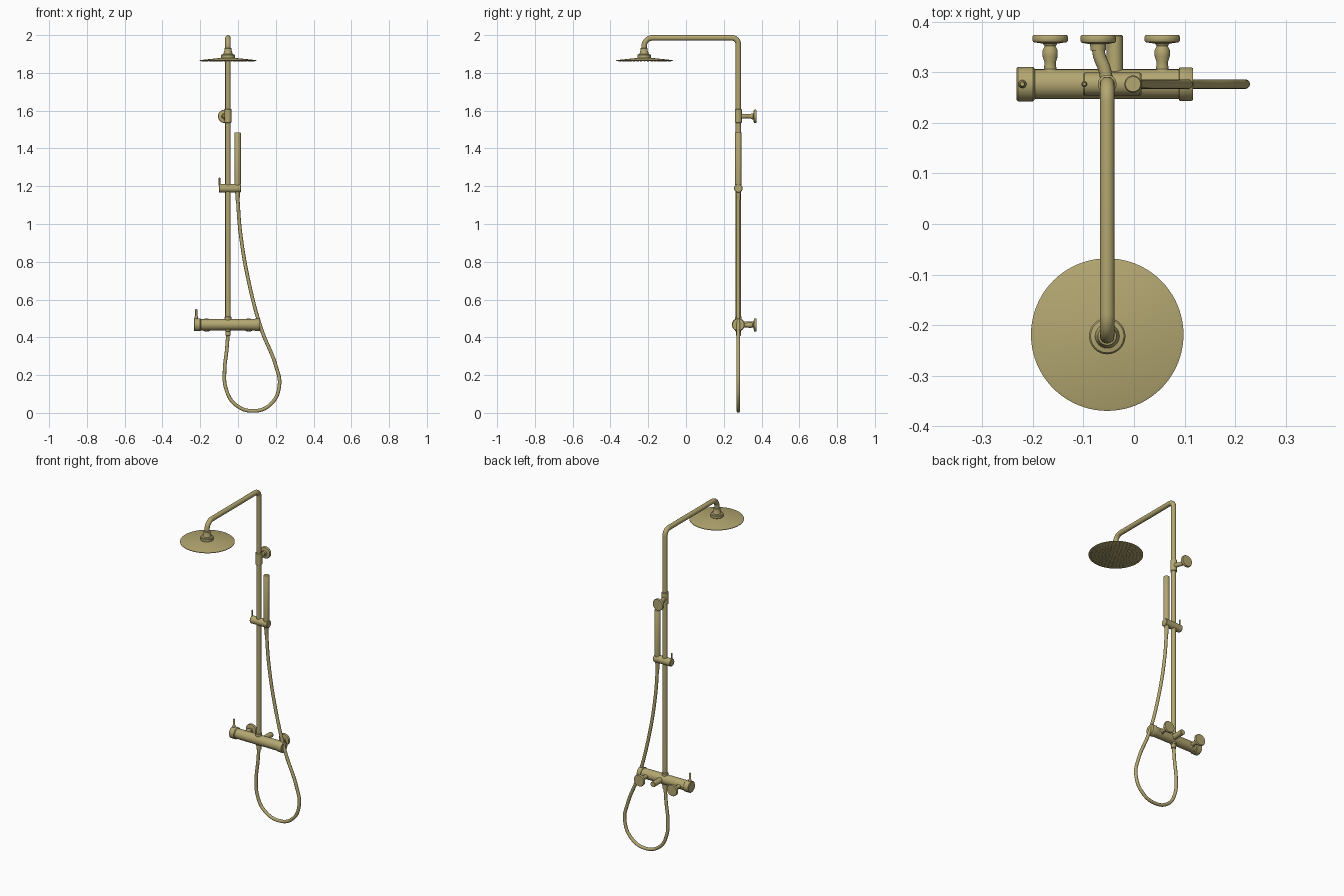
import bpy, bmesh, math
from mathutils import Vector

if "Cube" in bpy.data.objects:
    bpy.data.objects.remove(bpy.data.objects["Cube"])

brass = bpy.data.materials.new("brushed_brass")
brass.diffuse_color = (0.45, 0.385, 0.165, 1)
brass.use_nodes = True
brass.node_tree.nodes["Principled BSDF"].inputs["Base Color"].default_value = brass.diffuse_color

PX, PY = -0.053, 0.277      # riser position
BAR_Z = 0.467               # mixer height


def finish(ob, angle=35):
    ob.data.materials.clear()
    ob.data.materials.append(brass)
    bpy.ops.object.select_all(action='DESELECT')
    ob.select_set(True)
    bpy.context.view_layer.objects.active = ob
    bpy.ops.object.shade_smooth_by_angle(angle=math.radians(angle))
    return ob


def lathe(name, profile, origin, axis=(0, 0, 1), n=40):
    """Revolve (radius, height) points around an axis, with capped ends."""
    rot = Vector((0, 0, 1)).rotation_difference(Vector(axis).normalized())
    o = Vector(origin)
    bm = bmesh.new()
    rings = [[bm.verts.new(o + rot @ Vector((r * math.cos(2 * math.pi * i / n),
                                             r * math.sin(2 * math.pi * i / n), h)))
              for i in range(n)] for r, h in profile]
    for a, b in zip(rings, rings[1:]):
        for i in range(n):
            j = (i + 1) % n
            bm.faces.new((a[i], a[j], b[j], b[i]))
    bm.faces.new(rings[0])
    bm.faces.new(rings[-1])
    bmesh.ops.recalc_face_normals(bm, faces=bm.faces)
    me = bpy.data.meshes.new(name)
    bm.to_mesh(me)
    bm.free()
    ob = bpy.data.objects.new(name, me)
    bpy.context.collection.objects.link(ob)
    return finish(ob)


def tube(name, pts, radius, smooth=False):
    """Round tube along a path."""
    cu = bpy.data.curves.new(name, 'CURVE')
    cu.dimensions = '3D'
    cu.bevel_depth = radius
    cu.bevel_resolution = 6
    cu.use_fill_caps = True
    if smooth:
        sp = cu.splines.new('BEZIER')
        sp.bezier_points.add(len(pts) - 1)
        for b, p in zip(sp.bezier_points, pts):
            b.co = p
            b.handle_left_type = b.handle_right_type = 'AUTO'
        sp.resolution_u = 14
    else:
        sp = cu.splines.new('POLY')
        sp.points.add(len(pts) - 1)
        for b, p in zip(sp.points, pts):
            b.co = (*p, 1)
    ob = bpy.data.objects.new(name, cu)
    bpy.context.collection.objects.link(ob)
    bpy.ops.object.select_all(action='DESELECT')
    ob.select_set(True)
    bpy.context.view_layer.objects.active = ob
    bpy.ops.object.convert(target='MESH')
    return finish(bpy.context.view_layer.objects.active, 50)


def arc(cy, cz, r, a0, a1, n=10):
    return [(PX, cy + r * math.cos(math.radians(a0 + (a1 - a0) * i / n)),
             cz + r * math.sin(math.radians(a0 + (a1 - a0) * i / n))) for i in range(n + 1)]


# Riser pipe with overhead arm
HY, TOP, R1, R2 = -0.222, 1.9855, 0.034, 0.045
tube("riser_pipe", [(PX, PY, 0.44)] + arc(PY - R1, TOP - R1, R1, 0, 90)
     + arc(HY + R2, TOP - R2, R2, 90, 180) + [(PX, HY, 1.895)], 0.0145)

# Overhead shower head: shallow cone disc, hub and swivel nut
lathe("rain_head", [(0.149, 0), (0.151, 0.001), (0.151, 0.004), (0.145, 0.006),
                    (0.04, 0.017), (0.02, 0.018)], (PX, -0.219, 1.862), n=80)
lathe("head_hub", [(0.033, 0), (0.036, 0.004), (0.036, 0.018), (0.033, 0.022), (0.024, 0.024),
                   (0.022, 0.034), (0.019, 0.042), (0.0185, 0.054), (0.0145, 0.056)],
      (PX, HY, 1.876))

# Spray nozzles in rings under the head
bm = bmesh.new()
for k in range(1, 8):
    for i in range(6 * k):
        a = 2 * math.pi * i / (6 * k)
        res = bmesh.ops.create_cone(bm, cap_ends=True, segments=8, radius1=0.0022,
                                    radius2=0.0036, depth=0.004)
        bmesh.ops.translate(bm, verts=res['verts'],
                            vec=(PX + 0.0195 * k * math.cos(a), -0.219 + 0.0195 * k * math.sin(a), 1.861))
me = bpy.data.meshes.new("spray_nozzles")
bm.to_mesh(me)
bm.free()
nozzles = bpy.data.objects.new("spray_nozzles", me)
bpy.context.collection.objects.link(nozzles)
finish(nozzles)

# Mixer bar with raised end caps
lathe("mixer_bar", [(0.031, 0), (0.034, 0.003), (0.034, 0.033), (0.031, 0.036), (0.0295, 0.037),
                    (0.0295, 0.322), (0.033, 0.323), (0.033, 0.347), (0.031, 0.35)],
      (-0.233, PY, BAR_Z), (1, 0, 0), 48)
lathe("mixer_lever", [(0.008, 0), (0.008, 0.012), (0.0055, 0.016), (0.0055, 0.05), (0.004, 0.053)],
      (-0.221, PY, BAR_Z + 0.03), n=20)

# Wall mounts behind the mixer
for side, x in (("left", -0.166), ("right", 0.056)):
    lathe("wall_mount_" + side, [(0.022, 0), (0.018, 0.008), (0.0125, 0.013), (0.011, 0.026),
                                 (0.015, 0.038), (0.015, 0.05), (0.011, 0.058), (0.014, 0.063),
                                 (0.033, 0.066), (0.035, 0.069), (0.035, 0.077), (0.033, 0.08)],
          (x, 0.294, BAR_Z - 0.002), (0, 1, 0))
lathe("rear_outlet", [(0.018, 0), (0.016, 0.02), (0.016, 0.095), (0.0145, 0.097)],
      (-0.038, PY, BAR_Z), (0, 1, 0))

# Riser seat on the bar and hose connector below it
lathe("riser_seat", [(0.018, 0), (0.018, 0.015), (0.0145, 0.018)], (PX, PY, BAR_Z + 0.025))
lathe("hose_connector", [(0.010, 0), (0.0135, 0.003), (0.0135, 0.024), (0.017, 0.025), (0.017, 0.04)],
      (PX, PY, 0.408))

# Upper wall bracket: collar, angled stem and flange
lathe("upper_collar", [(0.0145, 0), (0.0185, 0.003), (0.0185, 0.072), (0.0145, 0.075)],
      (PX, PY, 1.535))
tube("upper_stem", [(PX, PY, 1.57), (-0.058, 0.305, 1.57), (-0.069, 0.335, 1.57),
                    (-0.071, 0.36, 1.57)], 0.0125, True)
lathe("upper_flange", [(0.015, 0), (0.016, 0.012), (0.033, 0.015), (0.035, 0.018),
                       (0.035, 0.027), (0.033, 0.03)], (-0.071, 0.344, 1.57), (0, 1, 0))

# Sliding holder with clamp lever
lathe("slider_holder", [(0.020, 0), (0.0225, 0.003), (0.0225, 0.113), (0.020, 0.116)],
      (-0.101, PY, 1.189), (1, 0, 0))
lathe("slider_lever", [(0.006, 0), (0.0045, 0.012), (0.0045, 0.039), (0.003, 0.041)],
      (-0.098, PY, 1.205), n=16)

# Hand shower and its tapered hose cone
lathe("hand_shower", [(0.0095, 0), (0.012, 0.03), (0.016, 0.085), (0.017, 0.095), (0.017, 0.362),
                      (0.015, 0.365)], (-0.002, PY, 1.12))

# Flexible hose
path = [(-0.053, 0.42), (-0.06, 0.33), (-0.071, 0.23), (-0.064, 0.13), (-0.015, 0.045),
        (0.085, 0.0105), (0.175, 0.048), (0.219, 0.145), (0.2, 0.25), (0.125, 0.44),
        (0.06, 0.68), (0.012, 0.96), (-0.002, 1.14)]
tube("hose", [(x, PY, z) for x, z in path], 0.0095, True)
